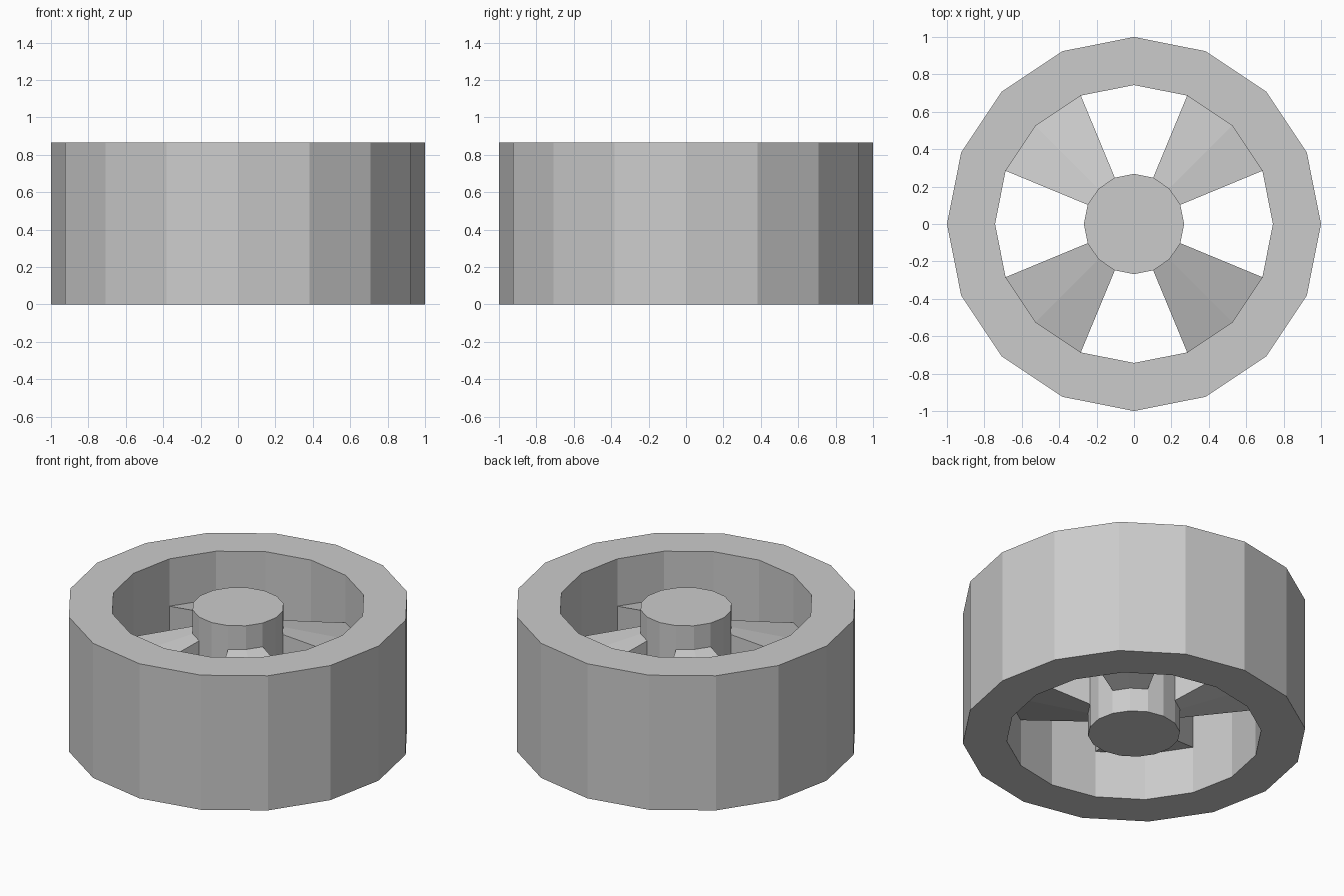
import bpy, bmesh, math

if "Cube" in bpy.data.objects:
    bpy.data.objects.remove(bpy.data.objects["Cube"])

SIDES = 16
R_OUT, R_IN, R_HUB = 1.0, 0.743, 0.268
H = 0.865
MID = H / 2


def sweep(name, profile, first=0, steps=SIDES):
    """Turn an (r, z) profile about z over a number of 22.5 degree steps."""
    closed = steps == SIDES
    bm = bmesh.new()
    rings = []
    for k in range(first, first + steps + (0 if closed else 1)):
        a = 2 * math.pi * k / SIDES
        rings.append([bm.verts.new((r * math.cos(a), r * math.sin(a), z))
                      for r, z in profile])
    n = len(profile)
    pairs = list(zip(rings, rings[1:]))
    if closed:
        pairs.append((rings[-1], rings[0]))
    for p, q in pairs:
        for i in range(n):
            j = (i + 1) % n
            bm.faces.new((p[i], p[j], q[j], q[i]))
    if not closed:
        bm.faces.new(rings[0])
        bm.faces.new(rings[-1])
    bmesh.ops.recalc_face_normals(bm, faces=bm.faces)
    mesh = bpy.data.meshes.new(name)
    bm.to_mesh(mesh)
    bm.free()
    obj = bpy.data.objects.new(name, mesh)
    bpy.context.collection.objects.link(obj)
    return obj


# Tyre: thick 16-sided ring
sweep("tyre", [(R_IN, 0), (R_OUT, 0), (R_OUT, H), (R_IN, H)])

# Hub: solid 16-sided cylinder, slightly recessed at both ends
bpy.ops.mesh.primitive_cylinder_add(vertices=SIDES, radius=R_HUB,
                                    depth=H - 0.03, location=(0, 0, MID))
bpy.context.object.name = "hub"

# Spokes: four tapered wedges, thick at the hub and thinner at the tyre
h_hub, h_rim = 0.265, 0.128
spoke = [(R_HUB, MID - h_hub), (R_IN, MID - h_rim),
         (R_IN, MID + h_rim), (R_HUB, MID + h_hub)]
for i in range(4):
    sweep(f"spoke_{i + 1}", spoke, first=1 + 4 * i, steps=2)
